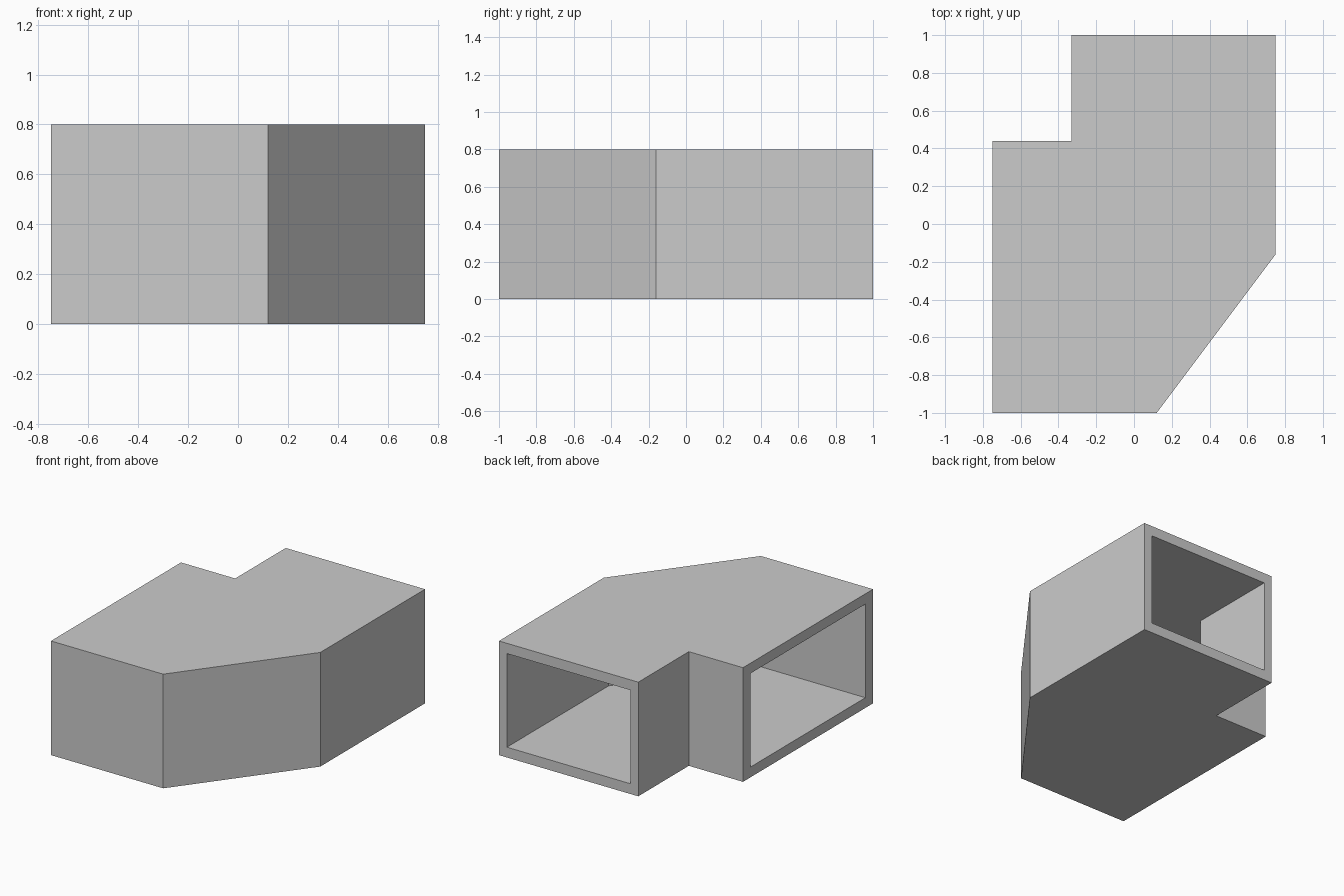
import bpy
import bmesh

cube = bpy.data.objects.get("Cube")
if cube:
    bpy.data.objects.remove(cube, do_unlink=True)

HEIGHT = 0.8
WALL_X, WALL_Y, WALL_Z = 0.062, 0.085, 0.072
MITRE = 0.414  # how far the wall offset shifts the ends of the slanted side

# Plan of the elbow; the side from point 2 to 3 and the side from 6 to 0 are open
outer_plan = [(-0.75, 0.44), (-0.33, 0.44), (-0.33, 1), (0.75, 1),
              (0.75, -0.16), (0.12, -1), (-0.75, -1)]
OPEN_SIDES = (2, 6)

# Directions in which each plan point moves to reach the inner face of the wall
inward = [(0, -1), (1, -1), (1, 0), (-1, 0), (-1, MITRE), (-MITRE, 1), (0, 1)]
inner_plan = [(x + WALL_X * dx, y + WALL_Y * dy)
              for (x, y), (dx, dy) in zip(outer_plan, inward)]


def add_skin(bm, plan, bottom, top):
    """Floor, roof and side walls of one skin, leaving the duct ends open."""
    low = [bm.verts.new((x, y, bottom)) for x, y in plan]
    high = [bm.verts.new((x, y, top)) for x, y in plan]
    bm.faces.new(low[::-1])
    bm.faces.new(high)
    ends = []
    for i in range(len(plan)):
        j = (i + 1) % len(plan)
        loop = [low[i], low[j], high[j], high[i]]
        if i in OPEN_SIDES:
            ends.append(loop)
        else:
            bm.faces.new(loop)
    return ends


bm = bmesh.new()
outer_ends = add_skin(bm, outer_plan, 0, HEIGHT)
inner_ends = add_skin(bm, inner_plan, WALL_Z, HEIGHT - WALL_Z)

# Flat rims joining the two skins at each opening
for outer, inner in zip(outer_ends, inner_ends):
    for i in range(4):
        j = (i + 1) % 4
        bm.faces.new((outer[i], outer[j], inner[j], inner[i]))
bmesh.ops.recalc_face_normals(bm, faces=bm.faces[:])

mesh = bpy.data.meshes.new("duct_elbow")
bm.to_mesh(mesh)
bm.free()

# Plain grey finish
grey = bpy.data.materials.new("light grey")
grey.use_nodes = True
colour = (0.6, 0.6, 0.6, 1)
grey.diffuse_color = colour
grey.node_tree.nodes["Principled BSDF"].inputs["Base Color"].default_value = colour
mesh.materials.append(grey)

duct = bpy.data.objects.new("duct_elbow", mesh)
bpy.context.collection.objects.link(duct)
